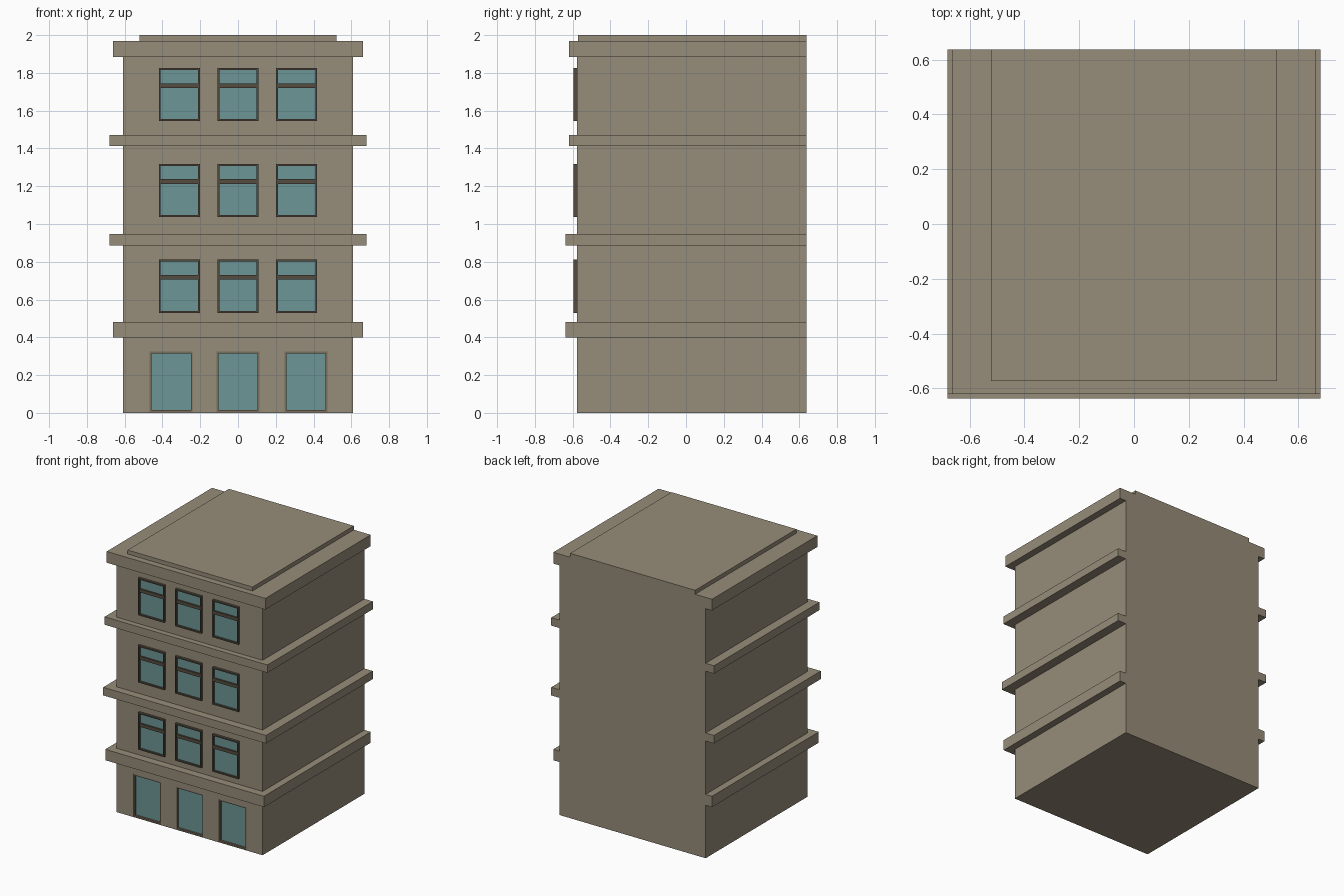
import bpy

cube = bpy.data.objects.get("Cube")
if cube:
    bpy.data.objects.remove(cube, do_unlink=True)


def material(name, rgb):
    m = bpy.data.materials.new(name)
    m.use_nodes = True
    m.diffuse_color = (*rgb, 1)
    m.node_tree.nodes["Principled BSDF"].inputs["Base Color"].default_value = (*rgb, 1)
    return m


STONE = material("stone", (0.305, 0.262, 0.191))
FRAME = material("dark_frame", (0.09, 0.072, 0.051))
JAMB = material("brown_jamb", (0.2, 0.155, 0.105))
GLASS = material("teal_glass", (0.153, 0.305, 0.305))


def boxes(name, extents, mat):
    """One object made of boxes given as (x0, x1, y0, y1, z0, z1)."""
    verts, faces = [], []
    for x0, x1, y0, y1, z0, z1 in extents:
        n = len(verts)
        verts += [(x, y, z) for z in (z0, z1)
                  for x, y in ((x0, y0), (x1, y0), (x1, y1), (x0, y1))]
        faces += [[n + 3, n + 2, n + 1, n], [n + 4, n + 5, n + 6, n + 7]]
        for i in range(4):
            j = (i + 1) % 4
            faces.append([n + i, n + j, n + j + 4, n + i + 4])
    mesh = bpy.data.meshes.new(name)
    mesh.from_pydata(verts, [], faces)
    mesh.materials.append(mat)
    obj = bpy.data.objects.new(name, mesh)
    bpy.context.collection.objects.link(obj)
    return obj


def border(x0, x1, y0, y1, z0, z1, t):
    """Four bars around a rectangular opening."""
    return [(x0, x0 + t, y0, y1, z0, z1), (x1 - t, x1, y0, y1, z0, z1),
            (x0 + t, x1 - t, y0, y1, z0, z0 + t),
            (x0 + t, x1 - t, y0, y1, z1 - t, z1)]


WALL, BACK = -0.578, 0.637

# Main block with three door recesses cut in the front
body = boxes("building_body", [(-0.61, 0.61, WALL, BACK, 0, 1.9)], STONE)
door_x = (-0.354, 0, 0.36)
HALF, TOP, DEEP = 0.114, 0.325, WALL + 0.025
cutter = boxes("door_cutter", [(x - HALF, x + HALF, WALL - 0.1, DEEP, 0.004, TOP)
                               for x in door_x], STONE)
cutter.hide_render = True
cut = body.modifiers.new("door_recesses", "BOOLEAN")
cut.object = cutter
cut.solver = "EXACT"
bpy.context.view_layer.objects.active = body
bpy.ops.object.modifier_apply(modifier=cut.name)
bpy.data.objects.remove(cutter, do_unlink=True)

# Ledges wrapping the front and sides, cornice and roof slab
for name, half, front, z0, z1 in (
        ("ground_ledge", 0.663, -0.637, 0.4, 0.482),
        ("first_ledge", 0.68, -0.637, 0.885, 0.946),
        ("second_ledge", 0.68, -0.62, 1.412, 1.472),
        ("cornice", 0.663, -0.62, 1.885, 1.97),
        ("roof_slab", 0.522, -0.572, 1.96, 2.0)):
    boxes(name, [(-half, half, front, BACK, z0, z1)], STONE)

# Doors
for i, x in enumerate(door_x, 1):
    x0, x1 = x - HALF, x + HALF
    boxes(f"door_frame_{i}",
          border(x0, x1, WALL + 0.003, DEEP, 0.004, TOP, 0.01), JAMB)
    boxes(f"door_glass_{i}",
          [(x0 + 0.01, x1 - 0.01, DEEP - 0.008, DEEP, 0.014, TOP - 0.01)], GLASS)

# Windows with a transom bar, three per upper floor
for floor, z in enumerate((0.53, 1.037, 1.545), 1):
    for col, x in enumerate((-0.31, 0, 0.31), 1):
        x0, x1, z1 = x - 0.109, x + 0.109, z + 0.281
        bars = border(x0, x1, -0.596, WALL, z, z1, 0.01)
        bars.append((x0 + 0.01, x1 - 0.01, -0.594, WALL, z + 0.175, z + 0.2))
        boxes(f"window_frame_{floor}_{col}", bars, FRAME)
        boxes(f"window_glass_{floor}_{col}",
              [(x0 + 0.01, x1 - 0.01, WALL - 0.004, WALL, z + 0.01, z1 - 0.01)], GLASS)
